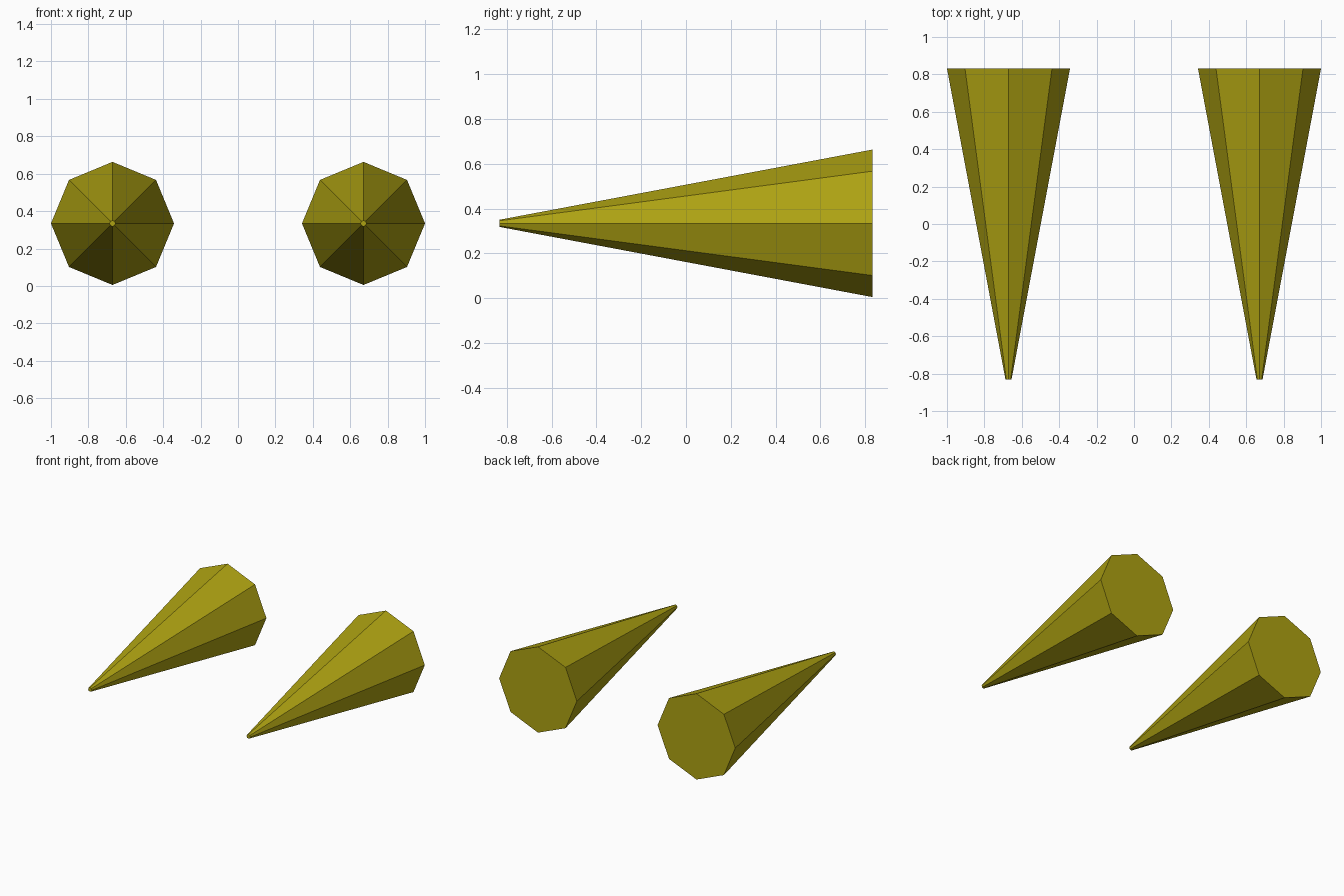
import bpy
from math import pi

if "Cube" in bpy.data.objects:
    bpy.data.objects.remove(bpy.data.objects["Cube"])

olive = bpy.data.materials.new("olive")
olive.diffuse_color = (0.42, 0.36, 0.006, 1)
olive.use_nodes = True
olive.node_tree.nodes["Principled BSDF"].inputs["Base Color"].default_value = olive.diffuse_color

# Pair of eight-sided tapered spikes, narrow tips facing the front
for name, side in (("left_spike", -1), ("right_spike", 1)):
    bpy.ops.mesh.primitive_cone_add(
        vertices=8, radius1=0.329, radius2=0.016, depth=1.664,
        end_fill_type='NGON', location=(side * 0.671, 0, 0.334),
        rotation=(pi / 2, 0, 0))
    spike = bpy.context.object
    spike.name = name
    spike.data.materials.append(olive)
